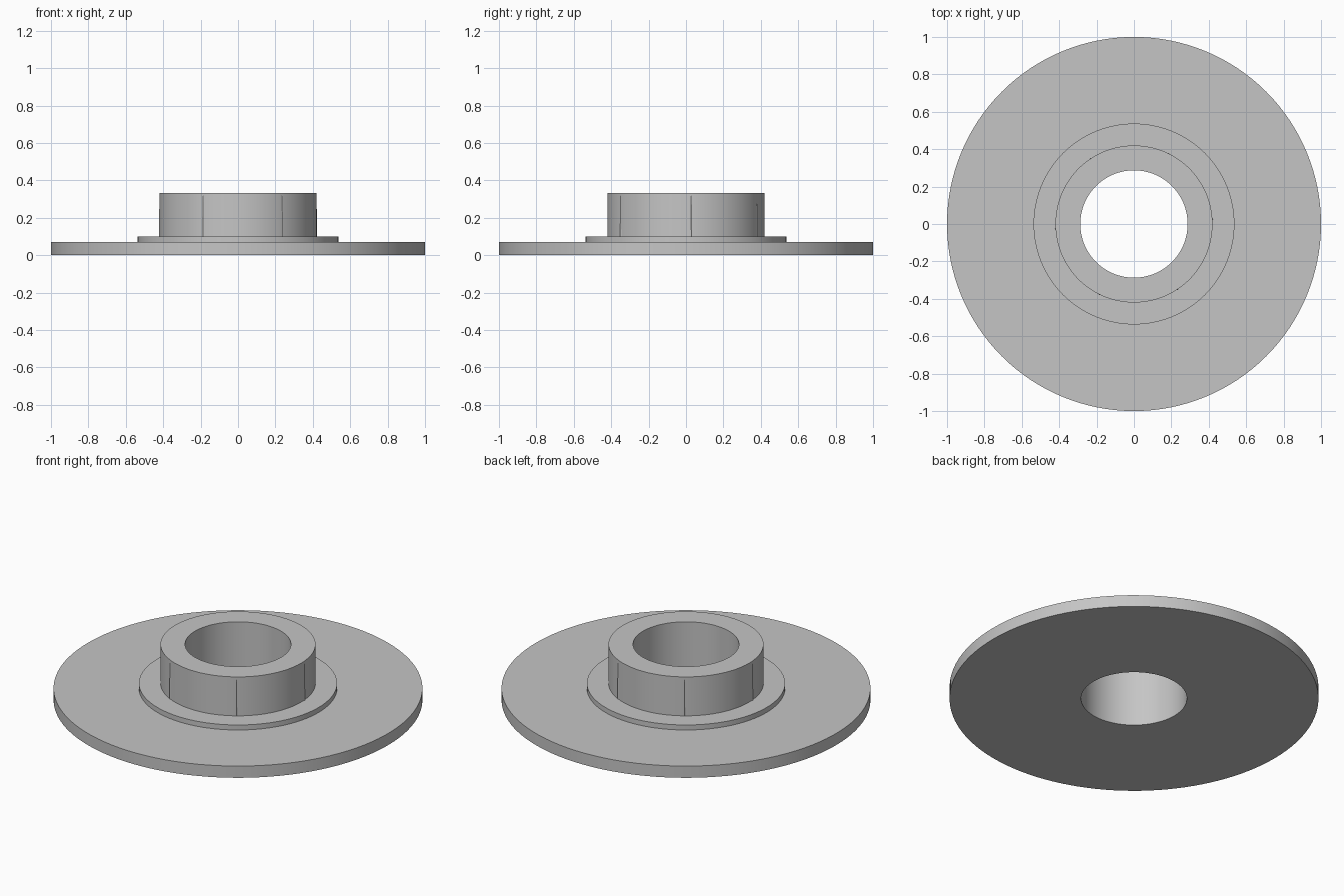
import bpy, bmesh, math

if "Cube" in bpy.data.objects:
    bpy.data.objects.remove(bpy.data.objects["Cube"])

SEGMENTS = 128
BORE, COLLAR, STEP, FLANGE = 0.287, 0.42, 0.537, 1.0
Z_FLANGE, Z_STEP, Z_TOP = 0.07, 0.10, 0.333

grey = bpy.data.materials.new("plain grey")
grey.diffuse_color = (0.56, 0.56, 0.56, 1)
grey.use_nodes = True
grey.node_tree.nodes["Principled BSDF"].inputs["Base Color"].default_value = grey.diffuse_color


def add_object(name, bm):
    bmesh.ops.recalc_face_normals(bm, faces=bm.faces)
    mesh = bpy.data.meshes.new(name)
    bm.to_mesh(mesh)
    bm.free()
    mesh.materials.append(grey)
    obj = bpy.data.objects.new(name, mesh)
    bpy.context.collection.objects.link(obj)
    return obj


def lathe(name, profile):
    """Revolve a closed (radius, height) profile about z."""
    bm = bmesh.new()
    rings = []
    for i in range(SEGMENTS):
        a = 2 * math.pi * i / SEGMENTS
        rings.append([bm.verts.new((r * math.cos(a), r * math.sin(a), z))
                      for r, z in profile])
    n = len(profile)
    for i in range(SEGMENTS):
        p, q = rings[i], rings[(i + 1) % SEGMENTS]
        for j in range(n):
            k = (j + 1) % n
            bm.faces.new((p[j], q[j], q[k], p[k]))
    return add_object(name, bm)


# Flange, raised step, collar and through bore in one turned body
body = lathe("flanged_bushing", [
    (BORE, 0), (FLANGE, 0), (FLANGE, Z_FLANGE), (STEP, Z_FLANGE),
    (STEP, Z_STEP), (COLLAR, Z_STEP), (COLLAR, Z_TOP), (BORE, Z_TOP)])
bpy.context.view_layer.objects.active = body
body.select_set(True)
bpy.ops.object.shade_smooth_by_angle(angle=math.radians(30))

# Six slim tapered grip ribs around the collar
bm = bmesh.new()
for i in range(6):
    a = math.radians(3.8 + 60 * i)
    ends = []
    for z, peak, half in ((Z_STEP, 0.004, 0.019), (0.315, 0.001, 0.012)):
        ends.append([bm.verts.new((r * math.cos(a + s), r * math.sin(a + s), z))
                     for r, s in ((COLLAR - 0.002, -half), (COLLAR + peak, 0),
                                  (COLLAR - 0.002, half))])
    low, high = ends
    for j in range(3):
        k = (j + 1) % 3
        bm.faces.new((low[j], low[k], high[k], high[j]))
    bm.faces.new(low[::-1])
    bm.faces.new(high)
add_object("grip_ribs", bm)
